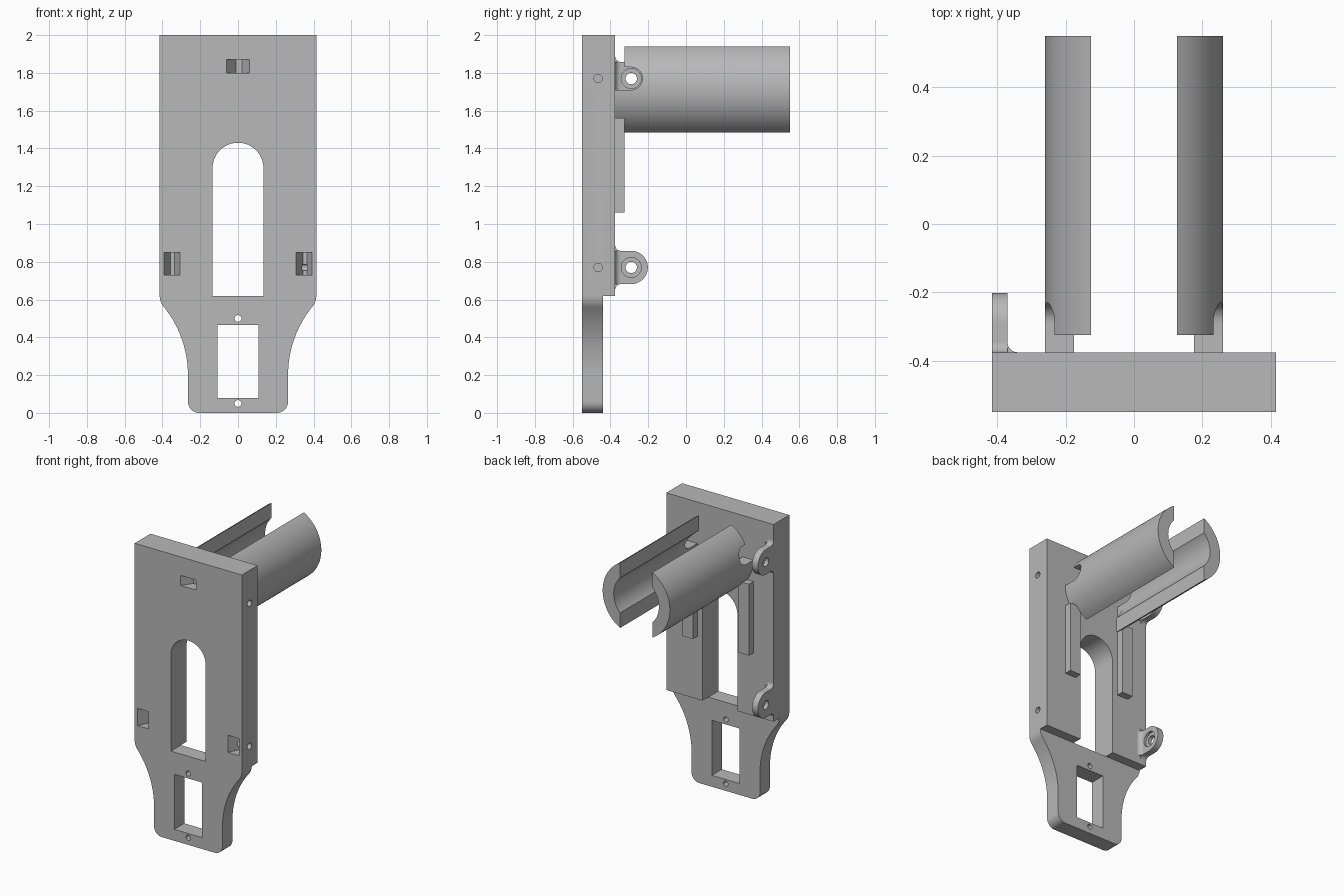
import bpy, bmesh
from math import sin, cos, acos, pi, radians

cube = bpy.data.objects.get("Cube")
if cube:
    bpy.data.objects.remove(cube, do_unlink=True)

grey = bpy.data.materials.new("mid_grey")
grey.use_nodes = True
COLOUR = (0.48, 0.48, 0.48, 1)
grey.diffuse_color = COLOUR
for node in grey.node_tree.nodes:
    if node.type == 'BSDF_PRINCIPLED':
        node.inputs["Base Color"].default_value = COLOUR


def arc(cx, cy, r, a0, a1, n=16):
    """Points on an arc, angles in radians."""
    return [(cx + r * cos(a0 + (a1 - a0) * i / n),
             cy + r * sin(a0 + (a1 - a0) * i / n)) for i in range(n + 1)]


def prism(name, pts, axis, lo, hi):
    """Extrude a flat profile along x, y or z."""
    place = {'x': lambda p, d: (d, p[0], p[1]),
             'y': lambda p, d: (p[0], d, p[1]),
             'z': lambda p, d: (p[0], p[1], d)}[axis]
    bm = bmesh.new()
    a = [bm.verts.new(place(p, lo)) for p in pts]
    b = [bm.verts.new(place(p, hi)) for p in pts]
    bm.faces.new(a)
    bm.faces.new(b)
    for i in range(len(pts)):
        j = (i + 1) % len(pts)
        bm.faces.new((a[i], a[j], b[j], b[i]))
    bmesh.ops.recalc_face_normals(bm, faces=bm.faces)
    mesh = bpy.data.meshes.new(name)
    bm.to_mesh(mesh)
    bm.free()
    mesh.materials.append(grey)
    ob = bpy.data.objects.new(name, mesh)
    bpy.context.collection.objects.link(ob)
    return ob


def rect(x0, x1, y0, y1):
    return [(x0, y0), (x1, y0), (x1, y1), (x0, y1)]


def disc(x, y, r, n=32):
    return arc(x, y, r, 0, 2 * pi, n)[:-1]


def activate(ob):
    bpy.ops.object.select_all(action='DESELECT')
    ob.select_set(True)
    bpy.context.view_layer.objects.active = ob


def cut(ob, pts, axis, lo, hi):
    """Subtract a prism from a part."""
    cutter = prism("cutter", pts, axis, lo, hi)
    cutter.hide_render = True
    activate(ob)
    mod = ob.modifiers.new("cut", 'BOOLEAN')
    mod.operation, mod.solver, mod.object = 'DIFFERENCE', 'EXACT', cutter
    bpy.ops.object.modifier_apply(modifier=mod.name)
    bpy.data.objects.remove(cutter, do_unlink=True)


def finish(ob, mirrored=False):
    activate(ob)
    bpy.ops.object.shade_smooth_by_angle(angle=radians(30))
    if mirrored:
        ob.modifiers.new("mirror", 'MIRROR')


FRONT, STEP, BACK = -0.55, -0.44, -0.375
LUG_Y = -0.29

# Back plate with a narrowed, rounded foot
half = [(0.415, 2.0), (0.415, 0.62), (0.413, 0.6), (0.405, 0.58)]
half += arc(0.84, 0.2, 0.575, pi - 0.7, pi, 20)
half += arc(0.205, 0.06, 0.06, 0, -pi / 2, 10)
plate = prism("plate", half + [(-x, z) for x, z in reversed(half)], 'y', FRONT, BACK)
cut(plate, rect(-1, 1, -1, 0.62), 'y', STEP, 0)

# Arched slot, lower window and its screw holes
cut(plate, [(-0.135, 0.62), (0.135, 0.62)] + arc(0, 1.295, 0.135, 0, pi, 32), 'y', -1, 0)
cut(plate, rect(-0.108, 0.108, 0.08, 0.465), 'y', -1, 0)
for z in (0.05, 0.5):
    cut(plate, disc(0, z, 0.018, 24), 'y', -1, 0)

# Tapered pockets in the front face
for x, z, w, h in ((-0.35, 0.79, 0.043, 0.06), (0.35, 0.79, 0.043, 0.06), (0, 1.835, 0.06, 0.035)):
    pocket = [(x - w, -0.6), (x - w, FRONT), (x - w / 6, -0.48),
              (x + w / 3, -0.48), (x + w, FRONT), (x + w, -0.6)]
    cut(plate, pocket, 'z', z - h, z + h)

# Blind screw holes in the left edge
for z in (0.77, 1.77):
    cut(plate, disc(-0.465, z, 0.022, 24), 'x', 0.31, 0.5)
finish(plate)

# Screw lugs along the right edge, each with a blended foot
for label, z in (("lower", 0.77), ("upper", 1.77)):
    r, f = 0.088, 0.03
    side = arc(BACK + f, -r - f, f, pi, pi / 2, 8) + arc(LUG_Y, 0, r, -pi / 2, 0, 16)
    outline = side + [(y, -d) for y, d in reversed(side[:-1])]
    lug = prism(label + "_lug", [(y, z + d) for y, d in outline], 'x', -0.415, -0.37)
    cut(lug, disc(LUG_Y, z, 0.03), 'x', -0.5, -0.3)
    cut(lug, disc(LUG_Y, z, 0.053), 'x', -0.388, -0.3)
    finish(lug)
    blend = prism(label + "_lug_fillet",
                  [(-0.37, BACK)] + arc(-0.34, BACK + f, f, -pi / 2, -pi, 8),
                  'z', z - r, z + r)
    finish(blend)

# Split tube: two facing shells, notched for screw access
R_OUT, R_IN, EDGE, TUBE_Z = 0.26, 0.175, 0.125, 1.7125
a_out, a_in = acos(EDGE / R_OUT), acos(EDGE / R_IN)
shell = arc(0, TUBE_Z, R_OUT, -a_out, a_out, 32) + arc(0, TUBE_Z, R_IN, a_in, -a_in, 24)
tube = prism("tube_shell", shell, 'y', BACK, 0.55)
for box in (rect(0, 0.175, 1, 2), rect(0, 0.5, 1.71, 2.2), rect(0, 0.5, 1, 1.56)):
    cut(tube, box, 'y', -0.5, -0.325)
notch = [(-0.45, 1.83), (-0.45, 1.71)] + arc(LUG_Y, 1.77, 0.06, -pi / 2, pi / 2, 20)
cut(tube, notch, 'x', 0, 0.5)
finish(tube, mirrored=True)

# Ribs carrying the tube shells
rib = prism("rib", rect(0.175, 0.26, 1.06, 1.56), 'y', BACK, -0.325)
finish(rib, mirrored=True)
